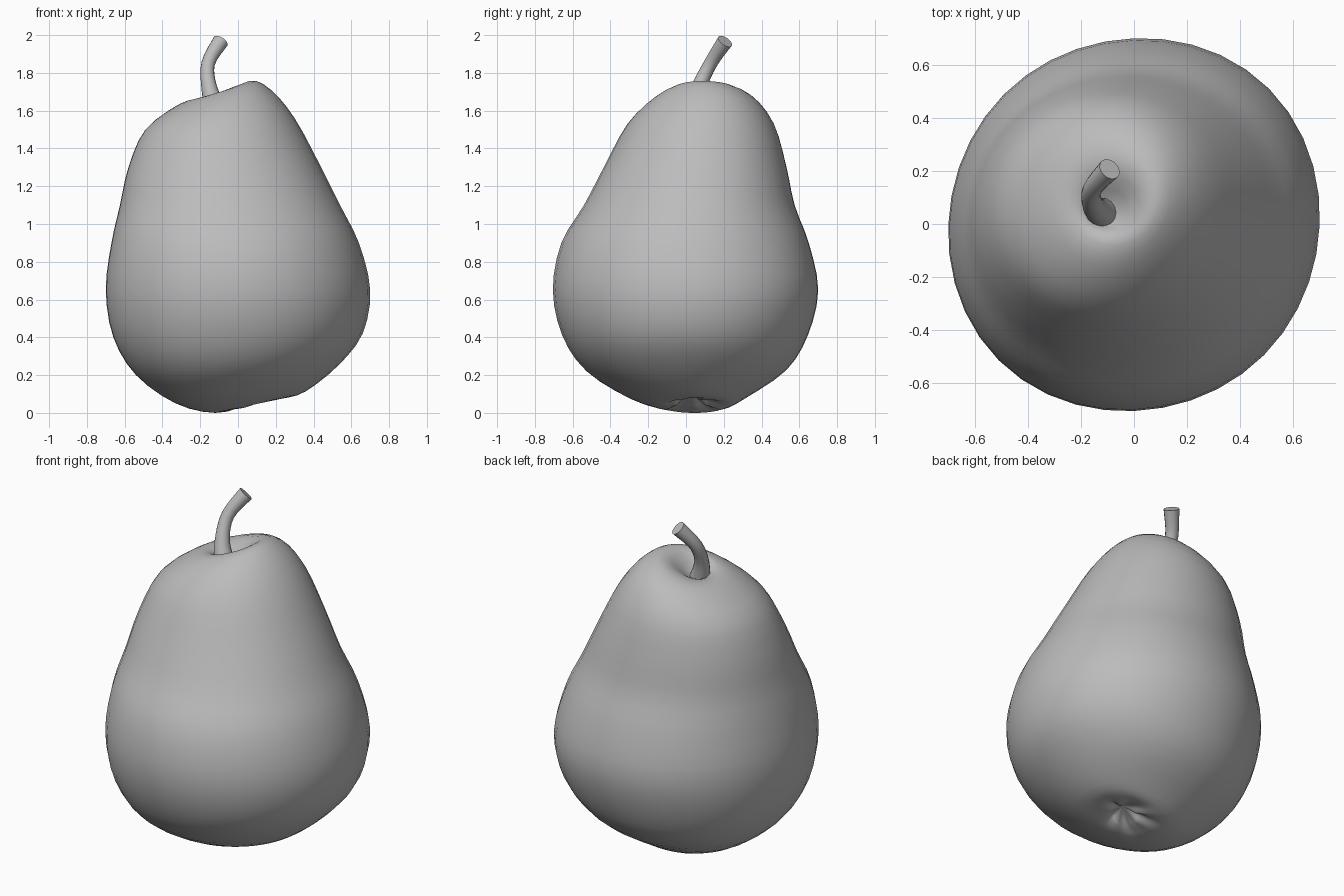
import bpy, bmesh, math
from mathutils import Vector

if "Cube" in bpy.data.objects:
    bpy.data.objects.remove(bpy.data.objects["Cube"])

grey = bpy.data.materials.new("pear_grey")
grey.diffuse_color = (0.5, 0.5, 0.5, 1)
grey.use_nodes = True
grey.node_tree.nodes["Principled BSDF"].inputs["Base Color"].default_value = grey.diffuse_color


def smooth_rows(rows, steps):
    """Catmull-Rom interpolation through rows of numbers."""
    out = []
    last = len(rows) - 1
    for i in range(last):
        quad = [rows[min(max(i + k, 0), last)] for k in (-1, 0, 1, 2)]
        for s in range(steps):
            t = s / steps
            out.append([0.5 * (2 * b + (c - a) * t + (2 * a - 5 * b + 4 * c - d) * t ** 2
                               + (3 * b - a - 3 * c + d) * t ** 3)
                        for a, b, c, d in zip(*quad)])
    return out + [list(rows[-1])]


def loft(name, rings, start=None, end=None):
    """Skin closed rings of points; ends close to a point or a flat cap."""
    bm = bmesh.new()
    rows = [[bm.verts.new(p) for p in ring] for ring in rings]
    n = len(rows[0])
    for a, b in zip(rows, rows[1:]):
        for i in range(n):
            j = (i + 1) % n
            bm.faces.new((a[i], a[j], b[j], b[i]))
    for row, tip in ((rows[0], start), (rows[-1], end)):
        if tip is None:
            bm.faces.new(row)
        else:
            v = bm.verts.new(tip)
            for i in range(n):
                bm.faces.new((row[i], row[(i + 1) % n], v))
    bmesh.ops.recalc_face_normals(bm, faces=bm.faces)
    mesh = bpy.data.meshes.new(name)
    bm.to_mesh(mesh)
    bm.free()
    mesh.materials.append(grey)
    ob = bpy.data.objects.new(name, mesh)
    bpy.context.collection.objects.link(ob)
    bpy.context.view_layer.objects.active = ob
    ob.select_set(True)
    bpy.ops.object.shade_smooth_by_angle(angle=math.radians(50))
    ob.select_set(False)
    return ob


def body_ring(xl, zl, xr, zr, y0, y1, crumple=0.0, sides=40):
    """Tilted oval ring from its left, right, front and back limits."""
    pts = []
    for i in range(sides):
        a = math.tau * i / sides
        c, s = math.cos(a), math.sin(a)
        k = 1 + 0.02 * math.sin(2 * a) + 0.01 * math.sin(2 * a) ** 2
        wave = crumple * (math.cos(5 * a) + 0.5 * math.sin(8 * a + 1))
        pts.append(((xl + xr) / 2 + (xr - xl) / 2 * c * k,
                    (y0 + y1) / 2 + (y1 - y0) / 2 * s * k,
                    (zl + zr) / 2 + (zr - zl) / 2 * c + wave))
    return pts


# Pear body: left x, z, right x, z, front y, back y, from blossom end to stem hollow
profile = smooth_rows([
    (0.03, 0.045, 0.17, 0.085, -0.05, 0.11),
    (-0.12, 0.00, 0.25, 0.08, -0.13, 0.22),
    (-0.33, 0.05, 0.36, 0.115, -0.30, 0.32),
    (-0.54, 0.20, 0.53, 0.25, -0.53, 0.53),
    (-0.66, 0.40, 0.66, 0.42, -0.655, 0.645),
    (-0.70, 0.65, 0.70, 0.65, -0.705, 0.70),
    (-0.67, 0.90, 0.64, 0.90, -0.66, 0.65),
    (-0.625, 1.10, 0.54, 1.10, -0.54, 0.575),
    (-0.58, 1.30, 0.43, 1.32, -0.43, 0.53),
    (-0.49, 1.50, 0.30, 1.56, -0.31, 0.465),
    (-0.31, 1.635, 0.175, 1.71, -0.16, 0.35),
    (-0.21, 1.655, 0.06, 1.757, -0.05, 0.22),
    (-0.155, 1.62, -0.06, 1.64, 0.0, 0.10),
], 3)
# The puckering fades out over the first rings
rings = [body_ring(*row, crumple=max(0.0, 0.012 - 0.004 * i))
         for i, row in enumerate(profile)]
loft("pear_body", rings, start=(0.10, 0.025, 0.11), end=(-0.11, 0.05, 1.61))

# Stem: centre x, y, z and radius, flaring at foot and tip
path = smooth_rows([
    (-0.11, 0.035, 1.58, 0.064),
    (-0.152, 0.068, 1.72, 0.042),
    (-0.158, 0.13, 1.85, 0.036),
    (-0.092, 0.207, 1.967, 0.043),
], 4)
stem_rings = []
for i, (x, y, z, r) in enumerate(path):
    p, q = path[max(i - 1, 0)], path[min(i + 1, len(path) - 1)]
    t = (Vector(q[:3]) - Vector(p[:3])).normalized()
    u = t.cross(Vector((1, -1, 0))).normalized()
    w = t.cross(u)
    stem_rings.append([Vector((x, y, z)) + r * (math.cos(math.tau * k / 16) * u
                       + math.sin(math.tau * k / 16) * w) for k in range(16)])
loft("stem", stem_rings)
